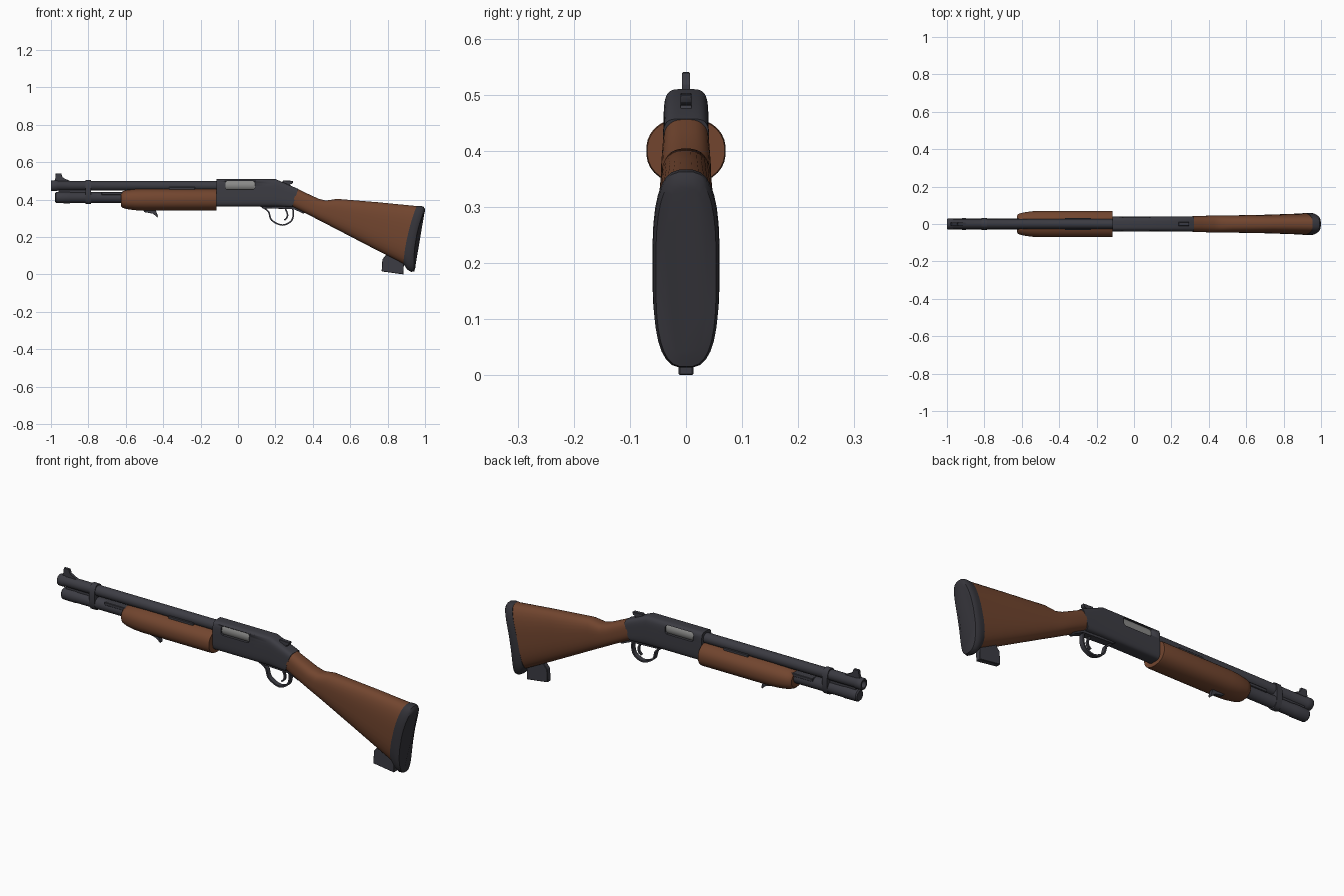
import bpy, bmesh, math
from mathutils import Vector

if "Cube" in bpy.data.objects:
    bpy.data.objects.remove(bpy.data.objects["Cube"])


def material(name, rgb):
    m = bpy.data.materials.new(name)
    m.diffuse_color = (*rgb, 1)
    m.use_nodes = True
    m.node_tree.nodes["Principled BSDF"].inputs["Base Color"].default_value = m.diffuse_color
    return m


METAL = material("dark steel", (0.045, 0.045, 0.056))
RUBBER = material("black rubber", (0.036, 0.035, 0.043))
WOOD = material("brown wood", (0.168, 0.060, 0.028))
BOLT = material("bright steel", (0.25, 0.25, 0.245))


def finish(name, bm, mat, smooth=35):
    bmesh.ops.recalc_face_normals(bm, faces=bm.faces)
    me = bpy.data.meshes.new(name)
    bm.to_mesh(me)
    bm.free()
    me.materials.append(mat)
    ob = bpy.data.objects.new(name, me)
    bpy.context.collection.objects.link(ob)
    bpy.ops.object.select_all(action='DESELECT')
    ob.select_set(True)
    bpy.context.view_layer.objects.active = ob
    bpy.ops.object.shade_smooth_by_angle(angle=math.radians(smooth))
    return ob


def skin(bm, rings, closed=False):
    """Bridge vertex rings, capping both ends unless closed."""
    n = len(rings[0])
    pairs = list(zip(rings, rings[1:])) + ([(rings[-1], rings[0])] if closed else [])
    for a, b in pairs:
        for i in range(n):
            j = (i + 1) % n
            bm.faces.new((a[i], a[j], b[j], b[i]))
    if not closed:
        bm.faces.new(rings[0])
        bm.faces.new(rings[-1])


def loft(name, sections, mat, power=2.0, n=32):
    """Sections: top x, top z, bottom x, bottom z, half width, bow."""
    bm = bmesh.new()
    rings = []
    for xt, zt, xb, zb, hw, bow in sections:
        ring = []
        for i in range(n):
            t = 2 * math.pi * (i + 0.5) / n
            c, s = (math.copysign(abs(f) ** (2 / power), f) for f in (math.cos(t), math.sin(t)))
            u = (1 + c) / 2
            ring.append(bm.verts.new((xb + (xt - xb) * u + bow * (1 - c * c),
                                      hw * s, zb + (zt - zb) * u)))
        rings.append(ring)
    skin(bm, rings)
    return finish(name, bm, mat)


def lathe(name, profile, zc, mat, n=24):
    """Spin (x, radius) points about a line along x at height zc."""
    bm = bmesh.new()
    rings = [[bm.verts.new((x, r * math.cos(2 * math.pi * i / n),
                            zc + r * math.sin(2 * math.pi * i / n)))
              for i in range(n)] for x, r in profile]
    skin(bm, rings)
    return finish(name, bm, mat)


def prism(name, points, hw, mat, bevel=0.002):
    """Side outline in x, z extruded across y."""
    bm = bmesh.new()
    skin(bm, [[bm.verts.new((x, y, z)) for x, z in points] for y in (-hw, hw)])
    if bevel:
        bmesh.ops.bevel(bm, geom=bm.edges[:], offset=bevel, segments=1, affect='EDGES')
    return finish(name, bm, mat)


def ribbon(name, pts, thick, hw, mat, steps=6):
    """Flat strip following a smooth path in x, z."""
    p = [Vector(q) for q in pts]
    p = [2 * p[0] - p[1]] + p + [2 * p[-1] - p[-2]]
    path = []
    for a, b, c, d in zip(p, p[1:], p[2:], p[3:]):
        for k in range(steps):
            t = k / steps
            path.append(0.5 * (2 * b + (c - a) * t + (2 * a - 5 * b + 4 * c - d) * t ** 2
                               + (3 * b - a - 3 * c + d) * t ** 3))
    path.append(p[-2])
    bm = bmesh.new()
    rings = []
    for i, q in enumerate(path):
        d = (path[min(i + 1, len(path) - 1)] - path[max(i - 1, 0)]).normalized()
        nrm = Vector((-d.y, d.x)) * thick / 2
        rings.append([bm.verts.new((v.x, y, v.y)) for v, y in
                      ((q + nrm, -hw), (q + nrm, hw), (q - nrm, hw), (q - nrm, -hw))])
    skin(bm, rings)
    return finish(name, bm, mat)


def box(x0, x1, z0, z1):
    return [(x0, z0), (x1, z0), (x1, z1), (x0, z1)]


# Barrel with hollow muzzle, and magazine tube with end cap
lathe("barrel", [(-0.94, 0.016), (-1.0, 0.018), (-1.0, 0.026), (-0.995, 0.029), (-0.968, 0.029),
                 (-0.963, 0.026), (-0.10, 0.026)], 0.474, METAL)
lathe("magazine_tube", [(-0.978, 0.024), (-0.972, 0.030), (-0.90, 0.031), (-0.895, 0.029),
                        (-0.10, 0.029)], 0.411, METAL)
loft("barrel_clamp", [(x, 0.506, x, 0.376, 0.032, 0) for x in (-0.815, -0.785)], METAL, 2.6)
prism("clamp_spacer", box(-0.96, -0.80, 0.435, 0.455), 0.010, METAL)

# Sights
prism("front_sight", [(-0.985, 0.495), (-0.975, 0.515), (-0.975, 0.54), (-0.945, 0.54),
                      (-0.94, 0.518), (-0.89, 0.496)], 0.007, METAL, 0.0015)
prism("rear_sight", [(0.235, 0.48), (0.24, 0.503), (0.295, 0.50), (0.292, 0.486),
                     (0.275, 0.482), (0.285, 0.465)], 0.010, METAL, 0.0015)

# Receiver with an opening on both sides and the bolt inside
receiver = loft("receiver", [(-0.115, 0.510, -0.115, 0.363, 0.040, 0),
                             (0.20, 0.510, 0.20, 0.363, 0.040, 0),
                             (0.322, 0.457, 0.290, 0.360, 0.041, 0)], METAL, 4.5, 40)
cutter = prism("port_cutter", box(-0.068, 0.09, 0.455, 0.499), 0.1, METAL, 0.008)
cutter.hide_render = True
mod = receiver.modifiers.new("port", 'BOOLEAN')
mod.operation = 'DIFFERENCE'
mod.object = cutter
bpy.context.view_layer.objects.active = receiver
bpy.ops.object.modifier_apply(modifier="port")
bpy.data.objects.remove(cutter)
lathe("bolt", [(-0.09, 0.0335), (0.11, 0.0335)], 0.475, BOLT)

# Sliding fore-end with its bars and sling loop
loft("fore_end", [(x, 0.400 + h, x, 0.400 - h, w, 0) for x, h, w in
                  ((-0.625, 0.036, 0.046), (-0.618, 0.044, 0.054), (-0.595, 0.051, 0.061),
                   (-0.55, 0.057, 0.068), (-0.50, 0.059, 0.071), (-0.125, 0.059, 0.071),
                   (-0.115, 0.057, 0.069))], WOOD, 2.25)
prism("action_bar", box(-0.73, -0.60, 0.425, 0.441), 0.030, METAL)
prism("slide_plate", box(-0.37, -0.23, 0.45, 0.467), 0.031, METAL)
prism("sling_loop", [(-0.51, 0.345), (-0.50, 0.333), (-0.455, 0.326), (-0.432, 0.304),
                     (-0.428, 0.312), (-0.44, 0.345)], 0.009, METAL, 0.0015)

# Trigger group
prism("trigger_plate", [(0.11, 0.368), (0.135, 0.354), (0.30, 0.350), (0.35, 0.325),
                        (0.36, 0.332), (0.30, 0.368)], 0.018, METAL)
ribbon("trigger_guard", [(0.13, 0.360), (0.163, 0.335), (0.180, 0.290), (0.235, 0.264),
                         (0.282, 0.283), (0.296, 0.320), (0.292, 0.358)], 0.008, 0.012, METAL)
ribbon("trigger", [(0.250, 0.358), (0.264, 0.325), (0.262, 0.305), (0.248, 0.290)],
       0.008, 0.006, METAL)

# Shoulder stock, rubber pad and the block beneath
loft("stock", [(0.315, 0.459, 0.286, 0.364, 0.041, 0),
               (0.365, 0.435, 0.340, 0.337, 0.043, 0),
               (0.430, 0.405, 0.390, 0.312, 0.045, 0),
               (0.470, 0.395, 0.430, 0.291, 0.045, 0),
               (0.530, 0.404, 0.500, 0.255, 0.046, 0),
               (0.750, 0.386, 0.700, 0.151, 0.050, -0.004),
               (0.965, 0.365, 0.890, 0.053, 0.057, -0.012)], WOOD, 2.7)
loft("butt_pad", [(0.955, 0.366, 0.884, 0.056, 0.0575, -0.012),
                  (0.975, 0.367, 0.905, 0.025, 0.060, -0.014),
                  (0.992, 0.363, 0.925, 0.013, 0.059, -0.018),
                  (0.999, 0.352, 0.942, 0.015, 0.054, -0.020),
                  (0.999, 0.335, 0.948, 0.035, 0.040, -0.020)], RUBBER, 2.9)
prism("stock_block", [(0.768, 0.016), (0.885, 0.0), (0.887, 0.070), (0.80, 0.115),
                      (0.772, 0.080)], 0.013, METAL)
